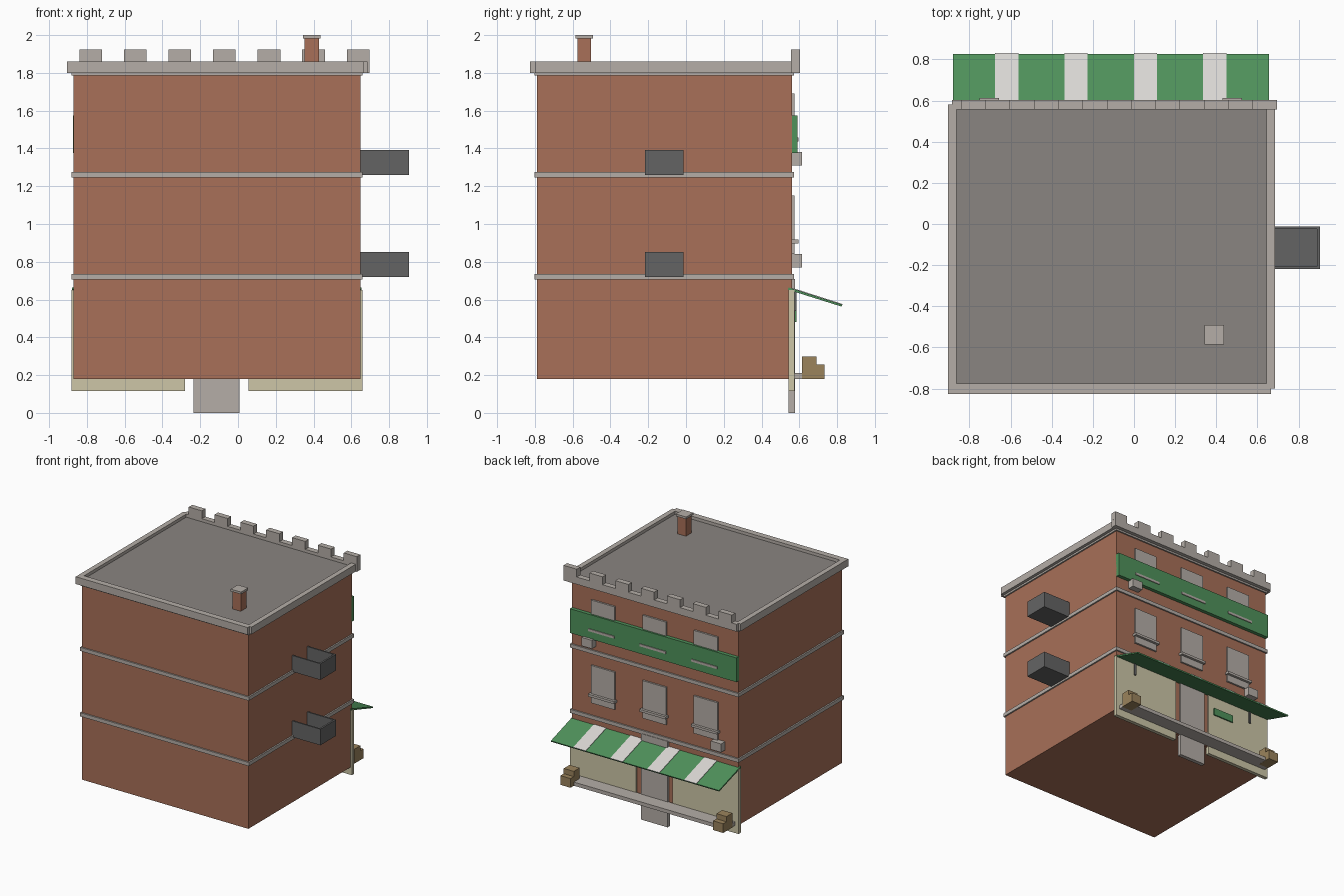
import bpy, bmesh

old = bpy.data.objects.get("Cube")
if old:
    bpy.data.objects.remove(old, do_unlink=True)


def material(name, r, g, b):
    lin = [((c / 255 + 0.055) / 1.055) ** 2.4 for c in (r, g, b)] + [1]
    m = bpy.data.materials.new(name)
    m.use_nodes = True
    m.diffuse_color = lin
    m.node_tree.nodes["Principled BSDF"].inputs["Base Color"].default_value = lin
    return m


brick = material("brick", 168, 112, 88)
stone = material("stone", 181, 174, 167)
roofing = material("roofing", 138, 133, 129)
metal = material("dark metal", 100, 100, 100)
green = material("green", 79, 146, 91)
white = material("white", 219, 216, 213)
beige = material("beige", 205, 198, 167)
wood = material("wood", 155, 131, 92)


def extrude_x(name, profile, x0, x1, mat):
    """Solid made by sweeping a (y, z) outline from x0 to x1."""
    bm = bmesh.new()
    face = bm.faces.new([bm.verts.new((x0, y, z)) for y, z in profile])
    new = bmesh.ops.extrude_face_region(bm, geom=[face])["geom"]
    bmesh.ops.translate(bm, vec=(x1 - x0, 0, 0),
                        verts=[v for v in new if isinstance(v, bmesh.types.BMVert)])
    bmesh.ops.recalc_face_normals(bm, faces=bm.faces)
    me = bpy.data.meshes.new(name)
    bm.to_mesh(me)
    bm.free()
    me.materials.append(mat)
    ob = bpy.data.objects.new(name, me)
    bpy.context.collection.objects.link(ob)
    return ob


def box(name, x, y, z, mat):
    outline = [(y[0], z[0]), (y[1], z[0]), (y[1], z[1]), (y[0], z[1])]
    return extrude_x(name, outline, x[0], x[1], mat)


# Brick body, string courses and moulding under the cornice
L, R, F, B = -0.87, 0.648, -0.79, 0.56
MID = (L + R) / 2
box("walls", (L, R), (F, B), (0.18, 1.80), brick)
for name, z0, z1 in (("lower_course", 0.705, 0.735), ("upper_course", 1.245, 1.275),
                     ("cornice_moulding", 1.785, 1.80)):
    box(name, (L - 0.012, R + 0.012), (F - 0.012, B + 0.012), (z0, z1), stone)

# Cornice rim around a sunken roof
rim = (1.80, 1.86)
box("cornice_front", (-0.905, 0.665), (-0.825, -0.775), rim, stone)
box("cornice_right", (-0.905, -0.863), (-0.80, 0.58), rim, stone)
box("cornice_left", (0.643, 0.685), (-0.80, 0.58), rim, stone)
box("parapet", (-0.885, 0.695), (0.557, 0.603), rim, stone)
box("roof", (-0.87, 0.65), (-0.78, 0.56), (1.79, 1.835), roofing)
for i in range(7):
    x = -0.84 + i * 0.236
    box("battlement", (x, x + 0.12), (0.557, 0.603), (1.86, 1.925), stone)

# Chimney
box("chimney", (0.352, 0.428), (-0.575, -0.502), (1.83, 1.985), brick)
box("chimney_cap", (0.343, 0.438), (-0.585, -0.492), (1.982, 2.0), stone)

# Open-topped balconies
for z in (0.72, 1.26):
    h = (z, z + 0.133)
    box("balcony_floor", (R, 0.905), (-0.218, -0.012), (z, z + 0.012), metal)
    box("balcony_end", (0.89, 0.905), (-0.218, -0.012), h, metal)
    box("balcony_front_side", (R, 0.905), (-0.218, -0.206), h, metal)
    box("balcony_back_side", (R, 0.905), (-0.024, -0.012), h, metal)

# Windows with projecting sills
for z in (0.84, 1.38):
    for x in (MID - 0.47, MID, MID + 0.47):
        box("window", (x - 0.108, x + 0.108), (0.55, 0.575), (z, z + 0.31), stone)
        box("window_sill", (x - 0.12, x + 0.12), (0.55, 0.596), (z + 0.058, z + 0.078), stone)

# Long sign and wall boxes
box("long_sign", (L - 0.003, R), (0.555, 0.59), (1.375, 1.575), green)
box("lower_wall_box", (-0.75, -0.655), (0.555, 0.613), (0.77, 0.84), stone)
box("upper_wall_box", (0.43, 0.525), (0.555, 0.613), (1.31, 1.38), stone)

# Shop front
for x0, x1 in ((-0.882, -0.28), (0.055, 0.66)):
    box("shop_panel", (x0, x1), (0.543, 0.574), (0.117, 0.65), beige)
box("door", (-0.235, 0.007), (0.543, 0.576), (0, 0.71), stone)
box("small_sign", (-0.52, -0.33), (0.57, 0.585), (0.48, 0.54), green)
for x in (-0.695, 0.475):
    box("awning_bracket", (x - 0.008, x + 0.008), (0.57, 0.584), (0.54, 0.65), metal)

# Sloping awning and its stripes
slope = [(0.54, 0.652), (0.823, 0.563), (0.827, 0.573), (0.543, 0.664)]
extrude_x("awning", slope, -0.88, 0.655, green)
stripe = [(0.543, 0.662), (0.827, 0.571), (0.83, 0.576), (0.544, 0.668)]
for i in range(4):
    x = -0.675 + i * 0.337
    extrude_x("awning_stripe", stripe, x, x + 0.113, white)

# Bench slab with stepped crates at the ends
box("bench_slab", (-0.85, 0.63), (0.57, 0.69), (0.18, 0.21), stone)
steps = [(0.613, 0.179), (0.733, 0.179), (0.733, 0.255), (0.69, 0.255),
         (0.69, 0.298), (0.613, 0.298)]
for x in (-0.853, 0.542):
    extrude_x("stepped_crate", steps, x, x + 0.092, wood)
